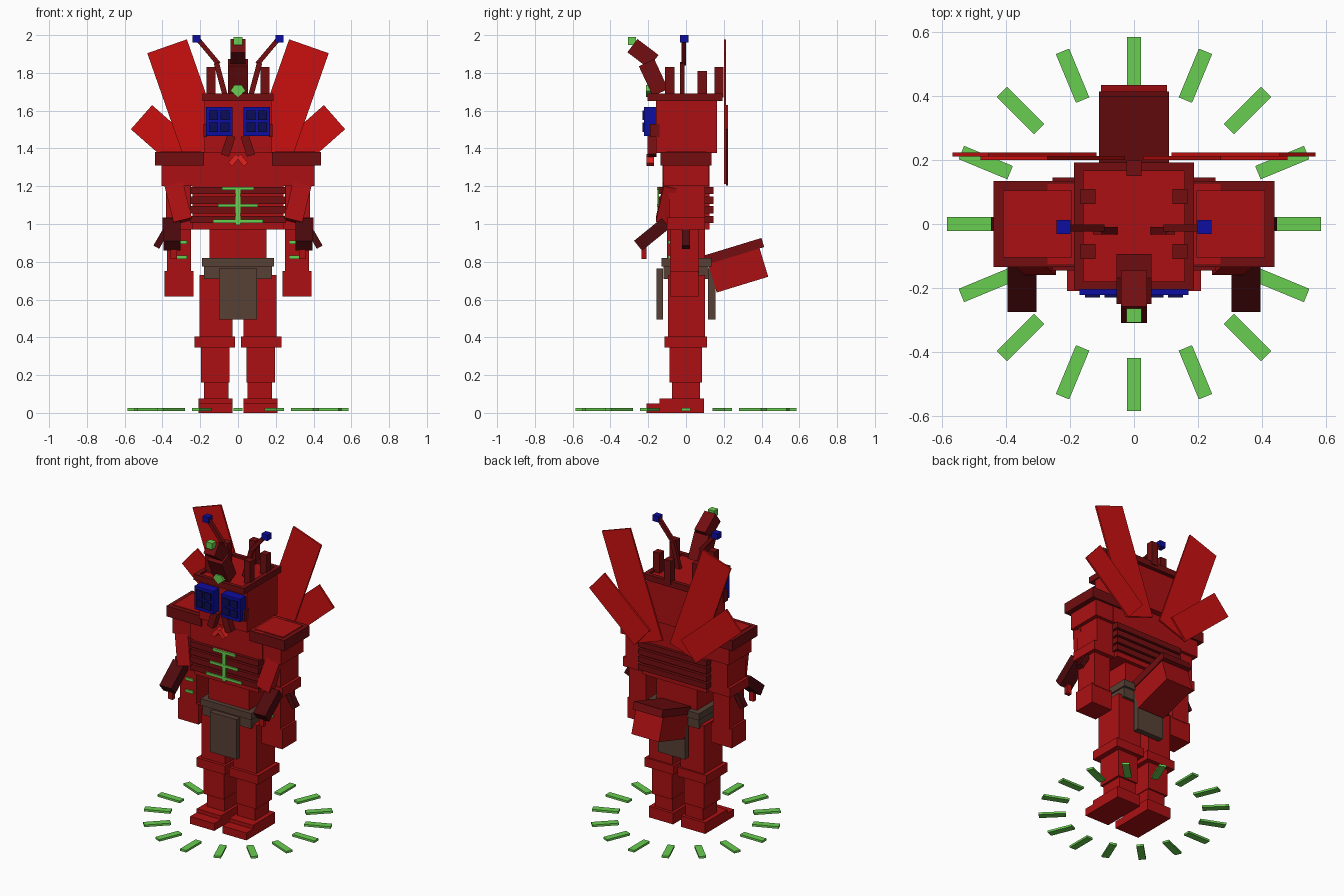
import bpy, bmesh, math
from mathutils import Matrix, Euler, Vector


def mat(name, r, g, b):
    m = bpy.data.materials.new(name)
    m.diffuse_color = (r, g, b, 1)
    return m


RED = mat("red armour", 0.41, 0.005, 0.006)
DARK = mat("dark red trim", 0.17, 0.004, 0.005)
DEEP = mat("deep maroon", 0.075, 0.003, 0.004)
WING = mat("bright wing red", 0.60, 0.005, 0.005)
CHIN = mat("light red", 0.78, 0.015, 0.012)
BROWN = mat("brown cloth", 0.095, 0.052, 0.036)
BLUE = mat("blue", 0.004, 0.004, 0.36)
NAVY = mat("navy", 0.003, 0.004, 0.09)
GREEN = mat("glow green", 0.14, 0.61, 0.08)


def add(name, bm, m):
    me = bpy.data.meshes.new(name)
    bm.to_mesh(me)
    bm.free()
    me.materials.append(m)
    ob = bpy.data.objects.new(name, me)
    bpy.context.collection.objects.link(ob)
    return ob


def rbox(name, c, size, m, rot=(0, 0, 0), mirror=False):
    """Box by centre, size and rotation in degrees, with optional x mirror."""
    for s in ((1, -1) if mirror else (1,)):
        e = Euler((math.radians(rot[0]), s * math.radians(rot[1]), s * math.radians(rot[2])))
        bm = bmesh.new()
        bmesh.ops.create_cube(bm, size=1, matrix=Matrix.LocRotScale(
            Vector((s * c[0], c[1], c[2])), e.to_quaternion(), Vector(size)))
        add(name + ("" if not mirror else "_left" if s > 0 else "_right"), bm, m)


def box(name, x, y, z, m, mirror=False):
    """Box by ranges; a single x value means symmetric about the middle."""
    if not isinstance(x, tuple):
        x = (-x, x)
    r = (x, y, z)
    rbox(name, [(a + b) / 2 for a, b in r], [b - a for a, b in r], m, mirror=mirror)


# Legs
box("toe", (0.03, 0.21), (-0.21, -0.12), (0, 0.05), RED, True)
box("foot", (0.03, 0.21), (-0.14, 0.095), (0, 0.075), RED, True)
box("ankle", (0.05, 0.18), (-0.075, 0.075), (0.07, 0.165), RED, True)
box("shin", (0.045, 0.195), (-0.087, 0.085), (0.16, 0.35), RED, True)
box("knee", (0.015, 0.23), (-0.115, 0.112), (0.345, 0.405), RED, True)
box("thigh", (0.03, 0.205), (-0.095, 0.1), (0.4, 0.73), RED, True)

# Waist and cloth
box("hips", 0.18, (-0.12, 0.12), (0.71, 0.78), BROWN)
box("belt", 0.19, (-0.13, 0.135), (0.775, 0.82), BROWN)
box("front_cloth", 0.1, (-0.157, -0.122), (0.495, 0.765), BROWN)
box("back_cloth", 0.1, (0.117, 0.155), (0.495, 0.765), BROWN)
box("waist", 0.152, (-0.1, 0.1), (0.81, 0.98), RED)

# Torso with rib plates
box("lower_torso", 0.24, (-0.125, 0.125), (0.97, 1.21), RED)
box("upper_torso", 0.27, (-0.125, 0.125), (1.2, 1.38), RED)
for i in range(4):
    z = 1.005 + i * 0.051
    box("rib_plate", 0.255, (-0.145, 0.145), (z, z + 0.038), DARK)

# Green chest mark
box("chest_mark_spine", 0.014, (-0.152, -0.144), (0.995, 1.195), GREEN)
for w, z in ((0.085, 1.188), (0.105, 1.098), (0.132, 1.015)):
    box("chest_mark_bar", w, (-0.153, -0.144), (z - 0.009, z + 0.009), GREEN)

# Arms
box("shoulder_pad", (0.18, 0.44), (-0.135, 0.135), (1.31, 1.38), DARK, True)
box("shoulder_top", (0.195, 0.41), (-0.105, 0.105), (1.375, 1.385), RED, True)
box("upper_arm", (0.25, 0.405), (-0.118, 0.122), (1.2, 1.312), RED, True)
box("middle_arm", (0.25, 0.38), (-0.09, 0.1), (1.03, 1.205), RED, True)
box("elbow", (0.24, 0.4), (-0.098, 0.1), (0.972, 1.035), RED, True)
box("forearm", (0.25, 0.375), (-0.085, 0.07), (0.74, 0.98), RED, True)
box("hand", (0.235, 0.39), (-0.085, 0.067), (0.615, 0.75), RED, True)
for z in (0.904, 0.823):
    box("forearm_band", (0.27, 0.328), (-0.094, -0.084), (z - 0.009, z + 0.009), GREEN, True)
rbox("elbow_spike", (0.405, 0, 0.925), (0.035, 0.04, 0.11), DEEP, (0, -30, 0), True)

# Small second arms
rbox("small_upper_arm", (0.315, -0.105, 1.11), (0.1, 0.07, 0.2), RED, (-12, 14, 0), True)
rbox("small_forearm", (0.35, -0.18, 0.945), (0.09, 0.19, 0.067), DEEP, (39, 0, 0), True)
rbox("small_claw", (0.34, -0.223, 0.85), (0.035, 0.027, 0.07), RED, (0, 0, 0), True)

# Head
box("head", 0.178, (-0.16, 0.165), (1.375, 1.665), RED)
box("crown_side", (0.158, 0.187), (-0.205, 0.192), (1.65, 1.69), DARK, True)
box("crown_front", 0.158, (-0.205, -0.18), (1.65, 1.69), DARK)
box("crown_back", 0.158, (0.165, 0.192), (1.65, 1.69), DARK)
box("crown_top", 0.16, (-0.182, 0.167), (1.65, 1.675), RED)
box("crown_post_front", (0.12, 0.168), (-0.11, -0.062), (1.67, 1.83), DARK, True)
box("crown_post_back", (0.12, 0.168), (0.062, 0.11), (1.67, 1.81), DARK, True)
box("crown_post_middle", 0.024, (0.15, 0.198), (1.67, 1.83), DARK)

# Eyes with four cells each
box("eye", (0.03, 0.17), (-0.222, -0.14), (1.465, 1.62), BLUE, True)
for x in (0.068, 0.13):
    for z in (1.513, 1.576):
        box("eye_cell", (x - 0.024, x + 0.024), (-0.23, -0.221), (z - 0.025, z + 0.025), NAVY, True)
box("cheek", (0.165, 0.182), (-0.19, -0.14), (1.46, 1.53), DARK, True)

# Mouth
rbox("mandible", (0.052, -0.18, 1.415), (0.045, 0.045, 0.11), DARK, (0, 162, 0), True)
rbox("mandible_tip", (0.022, -0.19, 1.338), (0.028, 0.04, 0.06), CHIN, (0, -40, 0), True)

# Forehead gem
bm = bmesh.new()
pts = [(-0.04, 1.705), (0, 1.672), (0.04, 1.705), (0.02, 1.735), (-0.02, 1.735)]
f = bm.faces.new([bm.verts.new((x, -0.212, z)) for x, z in pts])
g = bmesh.ops.extrude_face_region(bm, geom=[f])
bmesh.ops.translate(bm, vec=(0, 0.04, 0), verts=[v for v in g["geom"] if isinstance(v, bmesh.types.BMVert)])
bmesh.ops.recalc_face_normals(bm, faces=bm.faces)
add("forehead_gem", bm, GREEN)

# Horn
rbox("horn_base", (0, -0.172, 1.775), (0.108, 0.09, 0.175), DARK, (25, 0, 0))
rbox("horn_upper", (0, -0.228, 1.902), (0.082, 0.088, 0.14), DARK, (53, 0, 0))
box("horn_tip", 0.023, (-0.308, -0.265), (1.948, 1.99), GREEN)

# Antennae
rbox("antenna_lower", (0.09, -0.021, 1.762), (0.028, 0.024, 0.19), DARK, (0, 15, 0), True)
rbox("antenna_upper", (0.157, -0.012, 1.912), (0.025, 0.022, 0.17), DARK, (0, 40, 0), True)
box("antenna_tip", (0.198, 0.242), (-0.032, 0.012), (1.96, 2.0), BLUE, True)

# Wings
rbox("upper_wing", (0.254, 0.206, 1.594), (0.222, 0.012, 0.735), WING, (0, 19.3, 0), True)
rbox("lower_wing", (0.342, 0.217, 1.417), (0.17, 0.012, 0.45), WING, (0, 48.7, 0), True)

# Abdomen at the back
rbox("abdomen", (0, 0.275, 0.758), (0.205, 0.285, 0.165), RED, (17, 0, 0))
rbox("abdomen_plate", (0, 0.256, 0.856), (0.218, 0.315, 0.05), DARK, (17, 0, 0))

# Ring of ground dashes
for i in range(16):
    a = i * 22.5
    t = math.radians(a)
    rbox("ground_dash", (0.502 * math.cos(t), 0.502 * math.sin(t), 0.018),
         (0.165, 0.045, 0.014), GREEN, (0, 0, a))
